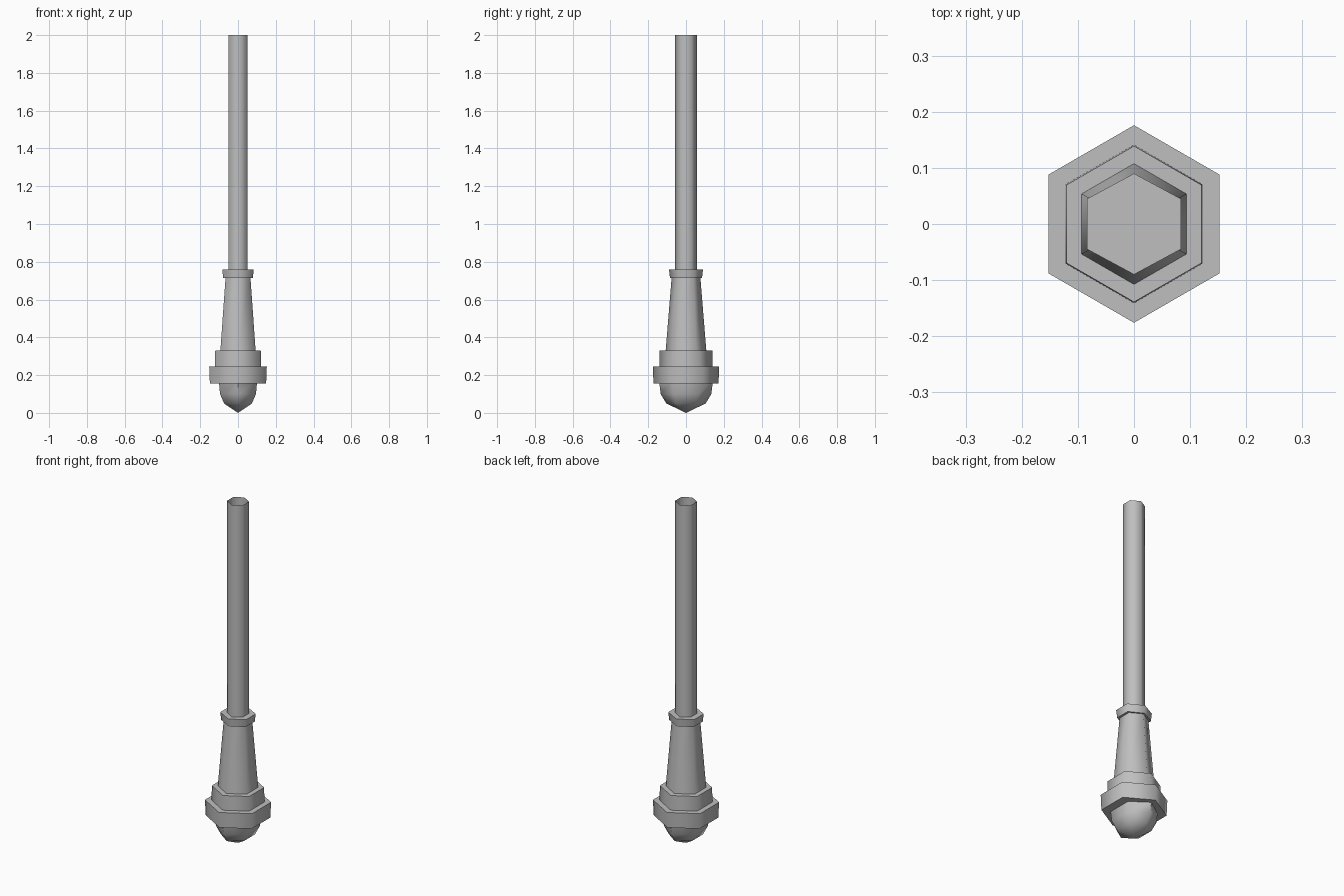
import bpy, bmesh, math

if "Cube" in bpy.data.objects:
    bpy.data.objects.remove(bpy.data.objects["Cube"], do_unlink=True)

SIDES = 6
grey = bpy.data.materials.new("grey")
grey.use_nodes = True
colour = (0.52, 0.52, 0.52, 1)
grey.diffuse_color = colour
grey.node_tree.nodes["Principled BSDF"].inputs["Base Color"].default_value = colour


def hex_part(name, profile, x_scale=1.0, cap_low=True, cap_high=True):
    """Stack hexagonal rings along z from a list of (radius, height)."""
    bm = bmesh.new()
    rings = []
    for r, z in profile:
        if r == 0:
            rings.append([bm.verts.new((0, 0, z))] * SIDES)
            continue
        angles = [math.pi / 2 + math.tau * i / SIDES for i in range(SIDES)]
        rings.append([bm.verts.new((r * x_scale * math.cos(a), r * math.sin(a), z))
                      for a in angles])
    for low, high in zip(rings, rings[1:]):
        for i in range(SIDES):
            j = (i + 1) % SIDES
            corners = [low[i], low[j], high[j], high[i]]
            bm.faces.new(list(dict.fromkeys(corners)))
    if cap_low and profile[0][0] > 0:
        bm.faces.new(rings[0][::-1])
    if cap_high:
        bm.faces.new(rings[-1])
    mesh = bpy.data.meshes.new(name)
    bm.to_mesh(mesh)
    bm.free()
    mesh.materials.append(grey)
    obj = bpy.data.objects.new(name, mesh)
    bpy.context.collection.objects.link(obj)
    bpy.ops.object.select_all(action='DESELECT')
    obj.select_set(True)
    bpy.context.view_layer.objects.active = obj
    bpy.ops.object.shade_smooth_by_angle(angle=math.radians(65))
    return obj


# Rounded end below the rings, narrower across x
hex_part("rounded_end", [(0, 0), (0.104, 0.05), (0.134, 0.1), (0.143, 0.17)], x_scale=0.82)

# Two stepped rings
hex_part("large_ring", [(0.172, 0.155), (0.176, 0.245)])
hex_part("small_ring", [(0.141, 0.24), (0.139, 0.33)])

# Tapered grip and its collar
hex_part("tapered_grip", [(0.108, 0.325), (0.075, 0.73)])
hex_part("collar", [(0.085, 0.715), (0.09, 0.76)], x_scale=1.07)

# Long hollow tube, open at the top
hex_part("tube", [(0.058, 0.755), (0.058, 2.0)], cap_low=False, cap_high=False)
